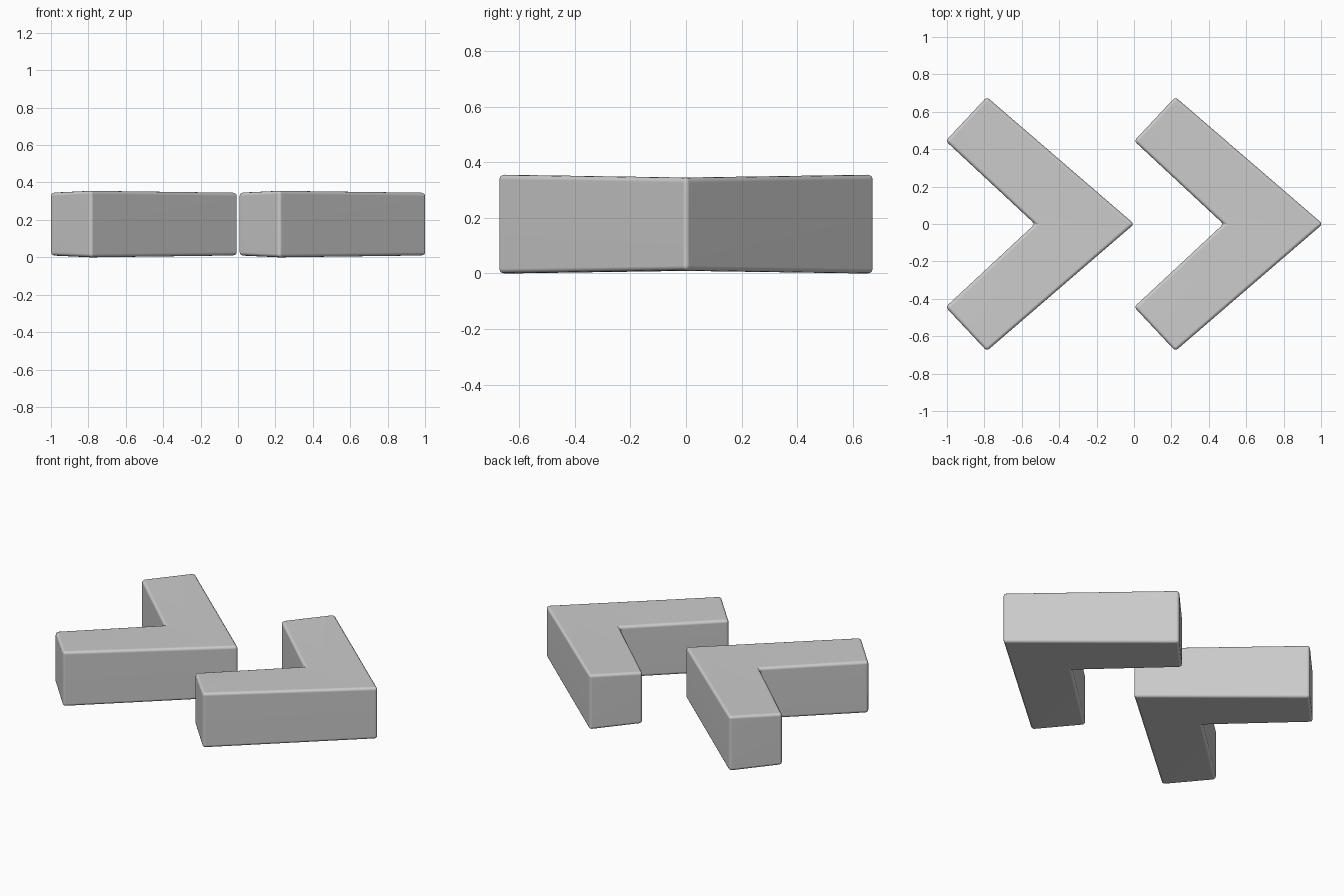
import bpy
import bmesh

if "Cube" in bpy.data.objects:
    bpy.data.objects.remove(bpy.data.objects["Cube"])

MID = 0.1775            # half the overall height
STEP = 1.008            # distance between the two chevrons
# outline (x, y, half height): tip, outer corner, inner end corner, notch
HALF = [(0.001, 0.0, 0.168), (-0.787, 0.679, 0.1785),
        (-1.007, 0.444, 0.168), (-0.53, 0.0, 0.168)]


def chevron(name, dx):
    outline = HALF + [(x, -y, h) for x, y, h in (HALF[2], HALF[1])]
    bm = bmesh.new()
    top = [bm.verts.new((x + dx, y, MID + h)) for x, y, h in outline]
    low = [bm.verts.new((x + dx, y, MID - h)) for x, y, h in outline]
    # each arm gets its own top and bottom quad
    for arm in ((0, 1, 2, 3), (0, 3, 4, 5)):
        bm.faces.new([top[i] for i in arm])
        bm.faces.new([low[i] for i in reversed(arm)])
    # side walls
    for i in range(6):
        j = (i + 1) % 6
        bm.faces.new((top[j], top[i], low[i], low[j]))
    bmesh.ops.recalc_face_normals(bm, faces=bm.faces)
    # round all edges except the flat seam between the arms
    edges = [e for e in bm.edges if e.calc_face_angle() > 0.5]
    bmesh.ops.bevel(bm, geom=edges, offset=0.018, offset_type='OFFSET',
                    segments=3, profile=0.5, affect='EDGES', clamp_overlap=True)
    for f in bm.faces:
        f.smooth = True
    mesh = bpy.data.meshes.new(name)
    bm.to_mesh(mesh)
    bm.free()
    obj = bpy.data.objects.new(name, mesh)
    bpy.context.collection.objects.link(obj)
    # keep the big faces flat, blend only across the rounded edges
    mod = obj.modifiers.new("weighted_normals", 'WEIGHTED_NORMAL')
    mod.keep_sharp = True
    return obj


# two matching chevrons pointing along +x
chevron("left_chevron", 0.0)
chevron("right_chevron", STEP)
